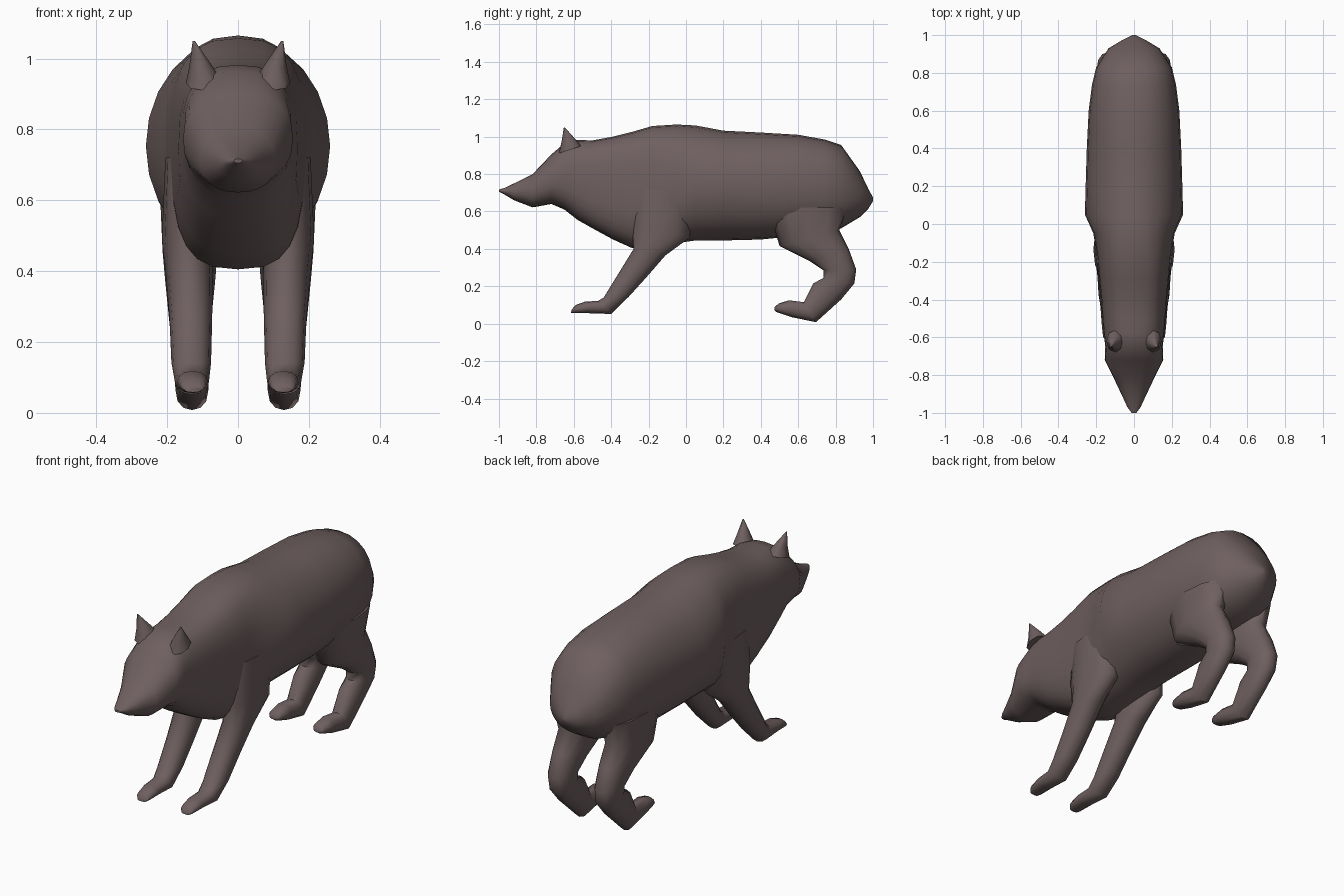
import bpy, bmesh, math
from mathutils import Vector

fur = bpy.data.materials.new("grey brown fur")
fur.diffuse_color = (0.158, 0.115, 0.115, 1)


def power(v, n):
    return math.copysign(abs(v) ** (2 / n), v)


def loft(name, rings, sides=16):
    """Each ring: (y, z) of two opposite edge points, centre x, half width, squareness."""
    bm = bmesh.new()
    loops = []
    for ya, za, yb, zb, xc, w, n in rings:
        mid = Vector((xc, (ya + yb) / 2, (za + zb) / 2))
        half = Vector((0, (yb - ya) / 2, (zb - za) / 2))
        loop = []
        for i in range(sides):
            a = 2 * math.pi * i / sides
            loop.append(bm.verts.new(mid + half * power(math.cos(a), n)
                                     + Vector((w * power(math.sin(a), n), 0, 0))))
        loops.append(loop)
    for lo, hi in zip(loops, loops[1:]):
        for i in range(sides):
            j = (i + 1) % sides
            bm.faces.new((lo[i], lo[j], hi[j], hi[i]))
    bm.faces.new(loops[0])
    bm.faces.new(loops[-1])
    bmesh.ops.recalc_face_normals(bm, faces=bm.faces)
    mesh = bpy.data.meshes.new(name)
    bm.to_mesh(mesh)
    bm.free()
    mesh.materials.append(fur)
    obj = bpy.data.objects.new(name, mesh)
    bpy.context.collection.objects.link(obj)
    bpy.ops.object.select_all(action='DESELECT')
    obj.select_set(True)
    bpy.context.view_layer.objects.active = obj
    bpy.ops.object.shade_smooth_by_angle(angle=math.radians(50))
    return obj


# Torso, neck and head: y, bottom z, top z, half width, squareness
body = [
    (1.00, 0.655, 0.675, 0.01, 2), (0.975, 0.615, 0.72, 0.06, 2),
    (0.93, 0.57, 0.815, 0.135, 2.1), (0.83, 0.51, 0.955, 0.20, 2.3),
    (0.74, 0.49, 0.985, 0.222, 2.3), (0.60, 0.47, 1.01, 0.24, 2.2),
    (0.40, 0.45, 1.022, 0.25, 2.1), (0.20, 0.445, 1.032, 0.256, 2),
    (0.05, 0.445, 1.06, 0.26, 2), (-0.05, 0.43, 1.065, 0.215, 2.4),
    (-0.18, 0.415, 1.057, 0.195, 2.8), (-0.29, 0.405, 1.025, 0.185, 2.9),
    (-0.39, 0.45, 1.0, 0.175, 2.9), (-0.50, 0.51, 0.98, 0.168, 2.8),
    (-0.58, 0.555, 0.982, 0.160, 2.6), (-0.65, 0.61, 0.965, 0.152, 2.5),
    (-0.72, 0.64, 0.905, 0.155, 2.3), (-0.82, 0.622, 0.80, 0.105, 2.3),
    (-0.92, 0.66, 0.75, 0.058, 2.2), (-0.97, 0.69, 0.726, 0.035, 2),
    (-1.00, 0.705, 0.717, 0.012, 2),
]
loft("body_and_head", [(y, b, y, t, 0, w, n) for y, b, t, w, n in body], 24)

# Limb outlines: front edge y, z, back edge y, z, centre x, half width
front_leg = [
    (-0.28, 0.72, 0.04, 0.72, 0.145, 0.06), (-0.29, 0.52, 0.02, 0.46, 0.142, 0.073),
    (-0.28, 0.40, -0.11, 0.365, 0.137, 0.066), (-0.36, 0.27, -0.21, 0.25, 0.133, 0.060),
    (-0.44, 0.14, -0.305, 0.145, 0.132, 0.056), (-0.47, 0.122, -0.40, 0.052, 0.130, 0.048),
    (-0.54, 0.118, -0.52, 0.056, 0.128, 0.043), (-0.59, 0.10, -0.605, 0.056, 0.127, 0.037),
    (-0.612, 0.075, -0.615, 0.058, 0.127, 0.025),
]
hind_leg = [
    (0.44, 0.62, 0.86, 0.62, 0.135, 0.085), (0.50, 0.415, 0.82, 0.50, 0.135, 0.078),
    (0.66, 0.335, 0.87, 0.40, 0.135, 0.070), (0.735, 0.285, 0.91, 0.29, 0.135, 0.062),
    (0.735, 0.245, 0.90, 0.215, 0.133, 0.058), (0.68, 0.215, 0.83, 0.13, 0.132, 0.054),
    (0.63, 0.115, 0.695, 0.008, 0.130, 0.046), (0.55, 0.125, 0.565, 0.035, 0.128, 0.042),
    (0.495, 0.108, 0.485, 0.062, 0.127, 0.036), (0.474, 0.088, 0.474, 0.07, 0.127, 0.022),
]
ear = [
    (-0.68, 0.91, -0.56, 0.95, 0.095, 0.052),
    (-0.665, 0.975, -0.59, 0.985, 0.105, 0.032),
    (-0.653, 1.05, -0.648, 1.05, 0.125, 0.003),
]

# Mirrored legs and ears
for side, s in (("right", 1), ("left", -1)):
    for part, rings, sides in (("front_leg", front_leg, 12), ("hind_leg", hind_leg, 12),
                               ("ear", ear, 8)):
        loft(f"{side}_{part}", [(a, b, c, d, s * x, w, 2.2) for a, b, c, d, x, w in rings], sides)
